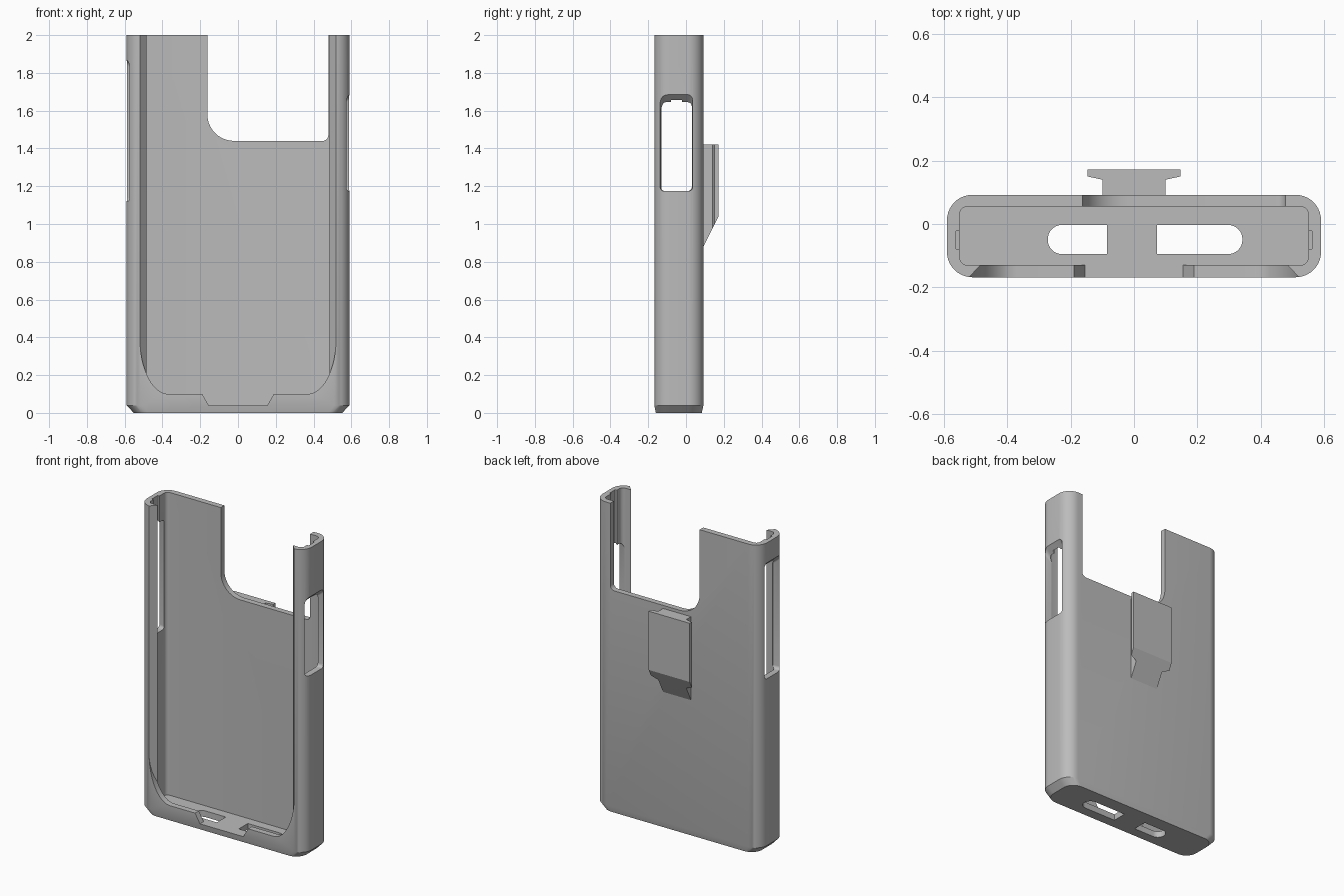
import bpy, bmesh
from math import pi, sin, cos, radians
from mathutils import Vector

cube = bpy.data.objects.get("Cube")
if cube:
    bpy.data.objects.remove(cube, do_unlink=True)

GREY = (0.5, 0.5, 0.5, 1.0)
mat = bpy.data.materials.new("matte grey")
mat.use_nodes = True
mat.diffuse_color = GREY
bsdf = next(n for n in mat.node_tree.nodes if n.type == 'BSDF_PRINCIPLED')
bsdf.inputs["Base Color"].default_value = GREY


def rounded(u0, u1, v0, v1, radii, steps=8):
    """Rounded rectangle; radii start at the lower left, anticlockwise."""
    corners = [(u0, v0, 1, 1), (u1, v0, -1, 1), (u1, v1, -1, -1), (u0, v1, 1, -1)]
    pts = []
    for i, ((u, v, su, sv), r) in enumerate(zip(corners, radii)):
        if r == 0:
            pts.append((u, v))
            continue
        for k in range(steps + 1):
            a = pi + i * pi / 2 + k * pi / 2 / steps
            pts.append((u + su * r + r * cos(a), v + sv * r + r * sin(a)))
    return pts


def loft(name, axis, sections):
    """Solid through (position, outline) sections stacked along an axis."""
    place = {'x': lambda p, t: (t, p[0], p[1]),
             'y': lambda p, t: (p[0], t, p[1]),
             'z': lambda p, t: (p[0], p[1], t)}[axis]
    bm = bmesh.new()
    rings = [[bm.verts.new(place(p, t)) for p in pts] for t, pts in sections]
    for a, b in zip(rings, rings[1:]):
        for i in range(len(a)):
            j = (i + 1) % len(a)
            bm.faces.new((a[i], a[j], b[j], b[i]))
    bm.faces.new(rings[0])
    bm.faces.new(rings[-1])
    bmesh.ops.recalc_face_normals(bm, faces=bm.faces)
    mesh = bpy.data.meshes.new(name)
    bm.to_mesh(mesh)
    bm.free()
    mesh.materials.append(mat)
    ob = bpy.data.objects.new(name, mesh)
    bpy.context.collection.objects.link(ob)
    return ob


def activate(ob):
    bpy.ops.object.select_all(action='DESELECT')
    ob.select_set(True)
    bpy.context.view_layer.objects.active = ob


def combine(ob, tool, operation='DIFFERENCE'):
    activate(ob)
    mod = ob.modifiers.new("cut", 'BOOLEAN')
    mod.operation, mod.solver, mod.object = operation, 'EXACT', tool
    bpy.ops.object.modifier_apply(modifier=mod.name)
    bpy.data.objects.remove(tool, do_unlink=True)


# Outer shell with a chamfered foot
FRONT, BACK, MID = -0.168, 0.092, -0.038
outline = rounded(-0.59, 0.59, FRONT, BACK, [0.08] * 4, 10)
foot = [(x * 0.935, MID + (y - MID) * 0.935) for x, y in outline]
shell = loft("case_shell", 'z', [(0, foot), (0.04, outline), (2, outline)])

# Inner pocket
pocket = rounded(-0.55, 0.55, -0.13, 0.055, [0.025] * 4, 5)
combine(shell, loft("pocket_cutter", 'z', [(0.04, pocket), (2.1, pocket)]))

# Front opening: curved lower corners and a notch, with flared sides
half = [(0.155, 0.04), (0.19, 0.1)]
for k in range(13):
    a = k * pi / 24
    half.append((0.37 + 0.15 * sin(a), 0.4 - 0.3 * cos(a)))
half.append((0.52, 2.1))
opening = half + [(-x, z) for x, z in reversed(half)]
front = loft("opening_cutter", 'y', [(-0.3, opening), (-0.1, opening)])
slope = 0.035 / 0.038
flare = []
for y in (-0.2, -0.09):
    flare.append((0.52 - slope * (y - FRONT), y))
flare += [(-x, y) for x, y in reversed(flare)]
combine(front, loft("flare_cutter", 'z', [(0, flare), (2.2, flare)]), 'INTERSECT')
combine(shell, front)

# Camera opening in the back
camera = rounded(-0.162, 0.478, 1.44, 2.2, [0.14, 0.03, 0, 0], 10)
combine(shell, loft("camera_cutter", 'y', [(0.04, camera), (0.2, camera)]))

# Side windows with sloping tops, and a groove above each
for side, low, high in ((1, 1.175, 1.685), (-1, 1.12, 1.87)):
    outer = rounded(-0.142, 0.04, low, high + 0.03, [0.02, 0.02, 0.03, 0.03], 5)
    inner = rounded(-0.132, 0.028, low, high - 0.06, [0.02, 0.02, 0.02, 0.02], 5)
    combine(shell, loft("window_cutter", 'x', [(side * 0.53, inner), (side * 0.62, outer)]))
    groove = rounded(*sorted((side * 0.54, side * 0.562)), -0.08, -0.02, [0.005] * 4, 3)
    combine(shell, loft("groove_cutter", 'z', [(high - 0.2, groove), (2.1, groove)]))

# Sound and charging slots in the floor
for x0, x1, radii in ((-0.272, -0.085, (0.045, 0, 0, 0.045)),
                      (0.072, 0.342, (0, 0.045, 0.045, 0))):
    slot = rounded(x0, x1, -0.095, -0.003, radii)
    combine(shell, loft("slot_cutter", 'z', [(-0.1, slot), (0.08, slot)]))

# Belt clip: a T-shaped rail cut off at a slant below
rail = [(0.1, 0.085), (0.1, 0.14), (0.147, 0.15), (0.147, 0.172)]
rail += [(-x, y) for x, y in reversed(rail)]
clip = loft("belt_clip", 'z', [(0.7, rail), (1.42, rail)])
bm = bmesh.new()
bm.from_mesh(clip.data)
cut = bmesh.ops.bisect_plane(bm, geom=bm.verts[:] + bm.edges[:] + bm.faces[:],
                             plane_co=Vector((0, BACK, 0.88)),
                             plane_no=Vector((0, 0.16, -0.08)), clear_outer=True)
edges = [e for e in cut["geom_cut"] if isinstance(e, bmesh.types.BMEdge)]
bmesh.ops.contextual_create(bm, geom=edges)
bmesh.ops.recalc_face_normals(bm, faces=bm.faces)
bm.to_mesh(clip.data)
bm.free()

for ob in (shell, clip):
    activate(ob)
    bpy.ops.object.shade_smooth_by_angle(angle=radians(25))
